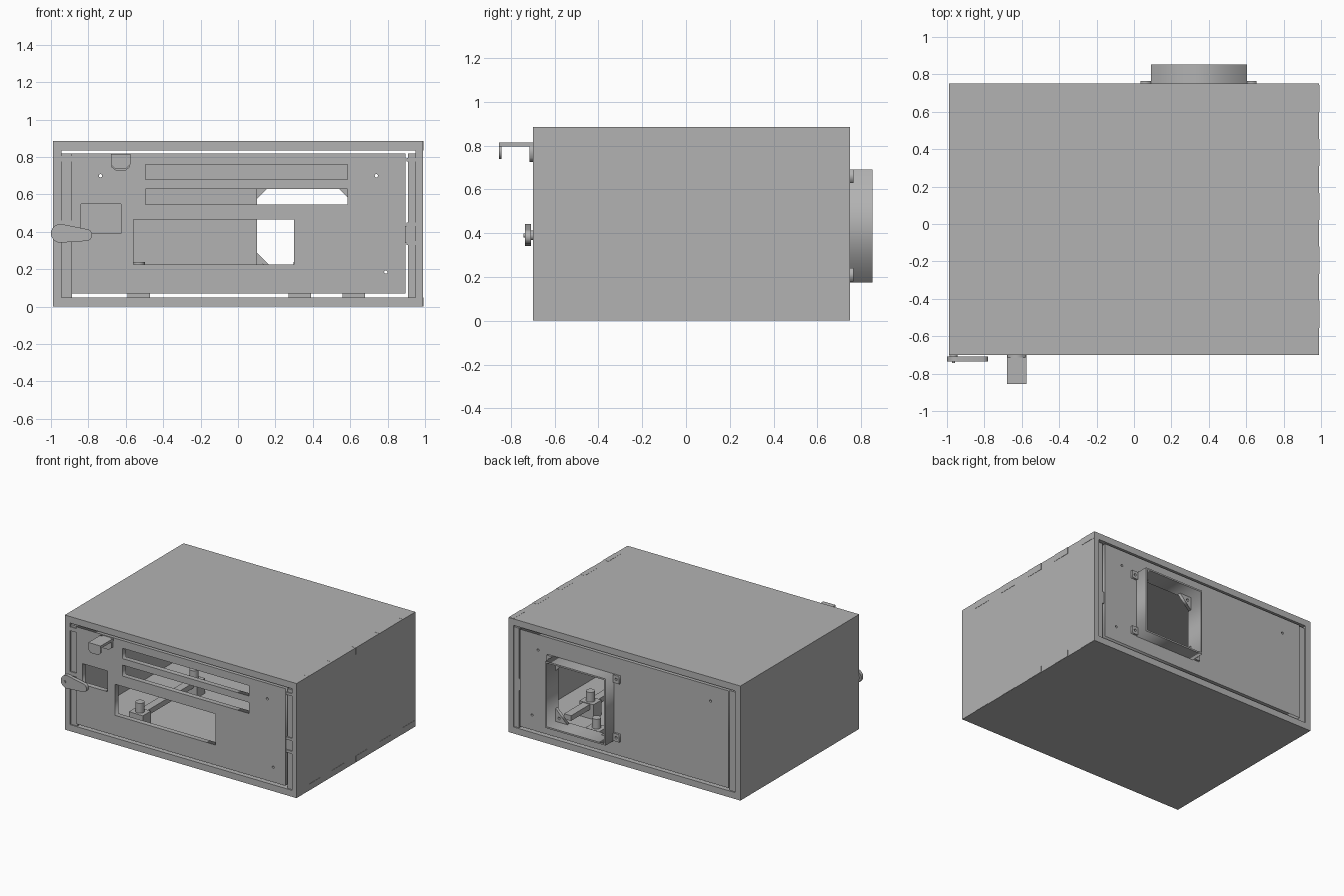
import bpy, math
from math import sin, cos, pi

if "Cube" in bpy.data.objects:
    bpy.data.objects.remove(bpy.data.objects["Cube"])

grey = bpy.data.materials.new("plain_grey")
grey.diffuse_color = (0.45, 0.45, 0.45, 1)
grey.use_nodes = True
grey.node_tree.nodes["Principled BSDF"].inputs["Base Color"].default_value = grey.diffuse_color


def finish(ob):
    ob.data.materials.clear()
    ob.data.materials.append(grey)
    return ob


def box(name, x0, x1, y0, y1, z0, z1):
    v = [(x, y, z) for x in (x0, x1) for y in (y0, y1) for z in (z0, z1)]
    f = [(0, 1, 3, 2), (4, 6, 7, 5), (0, 4, 5, 1), (2, 3, 7, 6), (0, 2, 6, 4), (1, 5, 7, 3)]
    me = bpy.data.meshes.new(name)
    me.from_pydata(v, [], f)
    ob = bpy.data.objects.new(name, me)
    bpy.context.collection.objects.link(ob)
    return finish(ob)


def rect(x0, x1, z0, z1):
    return [(x0, z0), (x1, z0), (x1, z1), (x0, z1)]


def circle(x, z, r, n=12):
    return [(x + r * cos(2 * pi * i / n), z + r * sin(2 * pi * i / n)) for i in range(n)]


def plate(name, y0, y1, loops):
    """Upright plate between y0 and y1: first loop is the outline, others are holes."""
    cu = bpy.data.curves.new(name, 'CURVE')
    cu.dimensions = '2D'
    cu.fill_mode = 'BOTH'
    cu.extrude = (y1 - y0) / 2
    for pts in loops:
        sp = cu.splines.new('POLY')
        sp.points.add(len(pts) - 1)
        for p, (x, z) in zip(sp.points, pts):
            p.co = (x, z, 0, 1)
        sp.use_cyclic_u = True
    tmp = bpy.data.objects.new(name + "_outline", cu)
    bpy.context.collection.objects.link(tmp)
    dg = bpy.context.evaluated_depsgraph_get()
    me = bpy.data.meshes.new_from_object(tmp.evaluated_get(dg))
    bpy.data.objects.remove(tmp)
    ob = bpy.data.objects.new(name, me)
    bpy.context.collection.objects.link(ob)
    ob.location.y = (y0 + y1) / 2
    ob.rotation_euler.x = pi / 2
    return finish(ob)


def cylinder(name, x, y, z0, z1, r):
    bpy.ops.mesh.primitive_cylinder_add(vertices=24, radius=r, depth=z1 - z0,
                                        location=(x, y, (z0 + z1) / 2))
    ob = bpy.context.object
    ob.name = name
    bpy.ops.object.shade_smooth_by_angle()
    return finish(ob)


F, B, W, H, T = -0.70, 0.75, 0.99, 0.885, 0.05

# Outer shell
box("top_board", -W, W, F, B, H - T, H)
box("bottom_board", -W, W, F, B, 0, T)
box("left_board", -W, -W + T - 0.005, F, B, T, H - T)
box("right_board", W - 0.04, W, F, B, T, H - T)

# Finger joints along the right edges
for i in range(5):
    y = -0.555 + 0.2885 * i
    box("finger_joint_top", 0.95, W + 0.002, y, y + 0.145, H - T, H + 0.001)
    box("finger_joint_bottom", 0.95, W + 0.002, y, y + 0.145, 0.001, T)

# Front panel with slots, window and screw holes
screws = [circle(-0.735, 0.70, 0.009), circle(0.74, 0.70, 0.009), circle(0.79, 0.185, 0.009)]
outline = rect(-0.89, 0.895, 0.07, 0.82)
plate("front_panel", F, F + 0.04, [
    outline, rect(-0.495, 0.585, 0.68, 0.76), rect(-0.495, 0.585, 0.545, 0.63),
    rect(-0.56, 0.30, 0.225, 0.465), rect(-0.84, -0.625, 0.39, 0.55)] + screws)

# Back panel with the duct opening
plate("back_panel", B - 0.04, B, [outline, rect(0.102, 0.593, 0.187, 0.678)] + screws)

# Rails and corner blocks beside both panels
for y0, y1, d, end in ((F + 0.01, F + 0.05, 1, "front"), (B - 0.05, B - 0.01, -1, "back")):
    box(end + "_left_rail", -0.945, -0.888, y0, y1, T, 0.82)
    for z0, z1 in ((T, 0.34), (0.43, 0.82)):
        box(end + "_right_rail", 0.908, 0.95, y0, y1, z0, z1)
    box(end + "_hinge_block", 0.89, 0.95, y0, y1, 0.34, 0.43)
    for s in (-1, 1):
        for z in (0.075, 0.775):
            xs = sorted((s * 0.84, s * 0.888))
            ys = sorted((y0 + d * 0.03, y0 + d * 0.08)) if d > 0 else (y1 - 0.08, y1 - 0.03)
            box(end + "_corner_block", xs[0], xs[1], ys[0], ys[1], z, z + 0.045)
for z in (0.33, 0.43, 0.775):
    box("hinge_leaf", 0.90, 0.95, F + 0.002, F + 0.03, z, z + 0.02)
for z in (0.43, 0.775):
    box("latch_leaf", -0.945, -0.89, F + 0.002, F + 0.03, z, z + 0.03)

# Hook on the front panel
plate("hook_back_plate", -0.715, F, [[(-0.675, 0.82 - 0.005), (-0.675, 0.745), (-0.65, 0.725),
                                     (-0.605, 0.725), (-0.58, 0.745), (-0.58, 0.815)]])
box("hook_arm", -0.68, -0.575, -0.855, F, 0.795, 0.815)
plate("hook_lip", -0.855, -0.843, [[(-0.68, 0.80), (-0.68, 0.76), (-0.66, 0.74),
                                    (-0.595, 0.74), (-0.575, 0.76), (-0.575, 0.80)]])

# Turning latch lever: a large and a small round end
lever = [(-0.95 + 0.05 * cos(a), 0.392 + 0.05 * sin(a))
         for a in (pi * (0.45 + 1.1 * i / 14) for i in range(15))]
lever += [(-0.812 + 0.032 * cos(a), 0.383 + 0.032 * sin(a))
          for a in (pi * (-0.45 + 0.9 * i / 10) for i in range(11))]
plate("latch_lever", -0.735, -0.708, [lever])
plate("latch_washer", -0.708, F, [circle(-0.965, 0.39, 0.022, 20)])
plate("latch_screw", -0.742, -0.735, [circle(-0.965, 0.39, 0.009, 16)])

# Square duct at the back, with four fixing tabs and corner gussets
plate("duct_frame", B, 0.853, [rect(0.09, 0.605, 0.175, 0.69), rect(0.102, 0.593, 0.187, 0.678)])
for x0, x1 in ((0.035, 0.09), (0.605, 0.655)):
    for z0 in (0.18, 0.63):
        plate("duct_tab", B, 0.765, [rect(x0, x1, z0, z0 + 0.06),
                                     circle((x0 + x1) / 2, z0 + 0.03, 0.01)])
for x, sx in ((0.102, 1), (0.593, -1)):
    for z, sz in ((0.187, 1), (0.678, -1)):
        plate("duct_gusset", 0.72, 0.745, [
            [(x, z), (x + sx * 0.1, z), (x, z + sz * 0.1)],
            circle(x + sx * 0.03, z + sz * 0.03, 0.01)])

# Support bars and standoffs inside
box("left_support_bar", -0.56, -0.50, -0.48, 0.28, 0.12, 0.16)
box("right_support_bar", 0.59, 0.65, -0.44, 0.56, 0.12, 0.16)
box("cross_bar", -0.50, 0.59, -0.08, -0.02, 0.12, 0.16)
for x, y in ((-0.53, -0.44), (-0.53, 0.22), (0.62, 0.28), (0.33, 0.62)):
    box("standoff_foot", x - 0.06, x + 0.06, y - 0.05, y + 0.05, T, 0.165)
    cylinder("standoff", x, y, 0.165, 0.24, 0.032)
